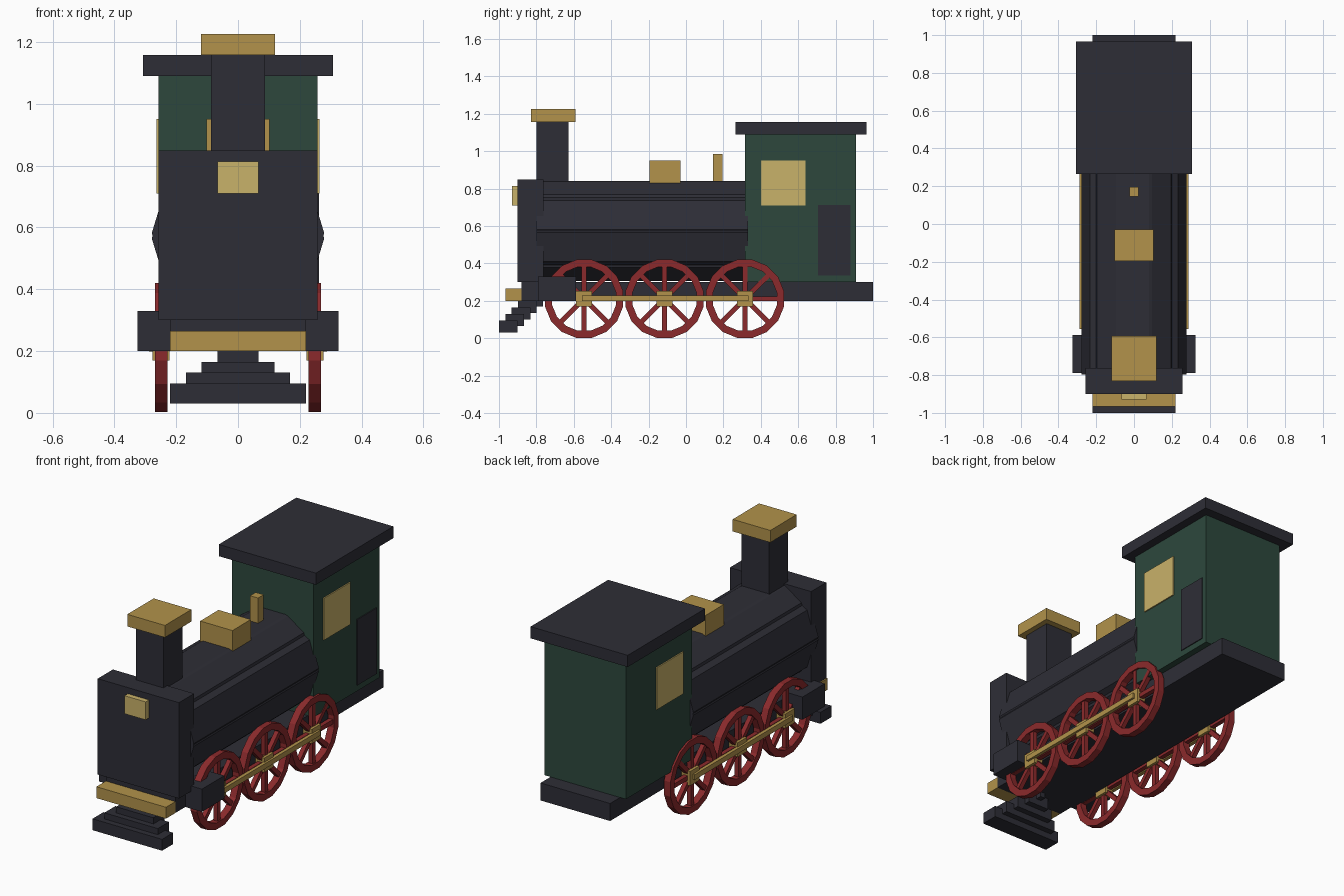
import bpy, bmesh
from math import cos, sin, pi
from mathutils import Matrix, Vector

cube = bpy.data.objects.get("Cube")
if cube:
    bpy.data.objects.remove(cube)


def material(name, rgb):
    m = bpy.data.materials.new(name)
    m.use_nodes = True
    m.diffuse_color = (*rgb, 1)
    bsdf = next(n for n in m.node_tree.nodes if n.type == 'BSDF_PRINCIPLED')
    bsdf.inputs["Base Color"].default_value = (*rgb, 1)
    bsdf.inputs["Roughness"].default_value = 0.8
    return m


IRON = material("dark iron", (0.027, 0.027, 0.037))
GREEN = material("cab green", (0.026, 0.064, 0.046))
RED = material("wheel red", (0.258, 0.023, 0.025))
BRASS = material("brass", (0.445, 0.29, 0.07))
PALE = material("pale lamp yellow", (0.584, 0.445, 0.144))


def finish(name, bm, mat):
    bmesh.ops.recalc_face_normals(bm, faces=bm.faces[:])
    mesh = bpy.data.meshes.new(name)
    bm.to_mesh(mesh)
    bm.free()
    mesh.materials.append(mat)
    obj = bpy.data.objects.new(name, mesh)
    bpy.context.scene.collection.objects.link(obj)
    return obj


def add_box(bm, xs, ys, zs, turn=Matrix()):
    """Add a box spanning the given ranges, then apply a transform."""
    lo, hi = Vector((xs[0], ys[0], zs[0])), Vector((xs[1], ys[1], zs[1]))
    place = Matrix.Translation((lo + hi) / 2) @ Matrix.Diagonal((*(hi - lo), 1))
    bmesh.ops.create_cube(bm, size=1, matrix=turn @ place)


def box(name, mat, xs, ys, zs):
    bm = bmesh.new()
    add_box(bm, xs, ys, zs)
    return finish(name, bm, mat)


def block(name, mat, half, ys, zs):
    """Box centred on x = 0."""
    return box(name, mat, (-half, half), ys, zs)


def pair(name, mat, xs, ys, zs):
    """The same box on both sides."""
    box("left_" + name, mat, xs, ys, zs)
    box("right_" + name, mat, (-xs[1], -xs[0]), ys, zs)


# Chassis and front beam
block("frame", IRON, 0.22, (-0.88, 1.0), (0.2, 0.3))
block("buffer_beam", BRASS, 0.22, (-0.965, -0.88), (0.2, 0.265))
pair("cylinder", IRON, (0.2, 0.325), (-0.79, -0.588), (0.2, 0.33))

# Stepped track guard
for i in range(5):
    y, z = -1 + 0.034 * i, 0.03 + 0.035 * i
    block(f"guard_step_{i + 1}", IRON, 0.22 - 0.051 * i, (y, y + 0.1), (z, z + 0.065))

# Boiler: faceted barrel with shallow grooves
quarter = [(0.08, 0.268), (0.096, 0.262), (0.196, 0.195), (0.2, 0.18),
           (0.232, 0.163), (0.279, 0.008), (0.276, 0)]
right_half = quarter + [(x, -z) for x, z in quarter[-2::-1]]
profile = right_half + [(-x, z) for x, z in reversed(right_half)]
bm = bmesh.new()
front = bm.faces.new([bm.verts.new((x, -0.798, 0.573 + z)) for x, z in profile])
back = bmesh.ops.extrude_face_region(bm, geom=[front], use_keep_orig=True)["geom"]
bmesh.ops.translate(bm, vec=(0, 1.13, 0),
                    verts=[g for g in back if isinstance(g, bmesh.types.BMVert)])
finish("boiler", bm, IRON)

# Smokebox, lamp, chimney and boiler fittings
block("smokebox", IRON, 0.257, (-0.9, -0.763), (0.3, 0.848))
block("headlamp", PALE, 0.067, (-0.93, -0.9), (0.71, 0.813))
block("chimney", IRON, 0.087, (-0.798, -0.627), (0.8, 1.157))
block("chimney_cap", BRASS, 0.119, (-0.83, -0.592), (1.157, 1.226))
block("steam_dome", BRASS, 0.102, (-0.196, -0.03), (0.83, 0.95))
block("whistle", BRASS, 0.025, (0.145, 0.196), (0.83, 0.985))

# Cab
block("cab", GREEN, 0.257, (0.315, 0.91), (0.3, 1.09))
block("cab_roof", IRON, 0.307, (0.265, 0.965), (1.09, 1.157))
pair("cab_window", PALE, (0.256, 0.264), (0.4, 0.64), (0.71, 0.95))
box("cab_door", IRON, (0.256, 0.262), (0.705, 0.88), (0.335, 0.712))

# Driving wheels
RADIUS, INNER, SIDES = 0.213, 0.174, 16


def wheel(name, side, y):
    place = Matrix.Translation((side * 0.248, y, 0.211))
    bm = bmesh.new()
    rings = []
    for r, x in ((RADIUS, -0.02), (RADIUS, 0.02), (INNER, 0.02), (INNER, -0.02)):
        angles = [2 * pi * (i + 0.5) / SIDES for i in range(SIDES)]
        rings.append([bm.verts.new(place @ Vector((x, r * cos(a), r * sin(a))))
                      for a in angles])
    for k in range(4):
        a, b = rings[k], rings[(k + 1) % 4]
        for i in range(SIDES):
            j = (i + 1) % SIDES
            bm.faces.new((a[i], a[j], b[j], b[i]))
    for i in range(4):
        add_box(bm, (-0.013, 0.013), (-0.18, 0.18), (-0.013, 0.013),
                place @ Matrix.Rotation(i * pi / 4, 4, 'X'))
    finish(name, bm, RED)


for n, y in enumerate((-0.545, -0.115, 0.315), 1):
    wheel(f"left_wheel_{n}", 1, y)
    wheel(f"right_wheel_{n}", -1, y)
    pair(f"hub_{n}", BRASS, (0.221, 0.276), (y - 0.042, y + 0.042), (0.17, 0.252))

# Coupling rods
pair("coupling_rod", BRASS, (0.268, 0.288), (-0.555, 0.333), (0.198, 0.228))
